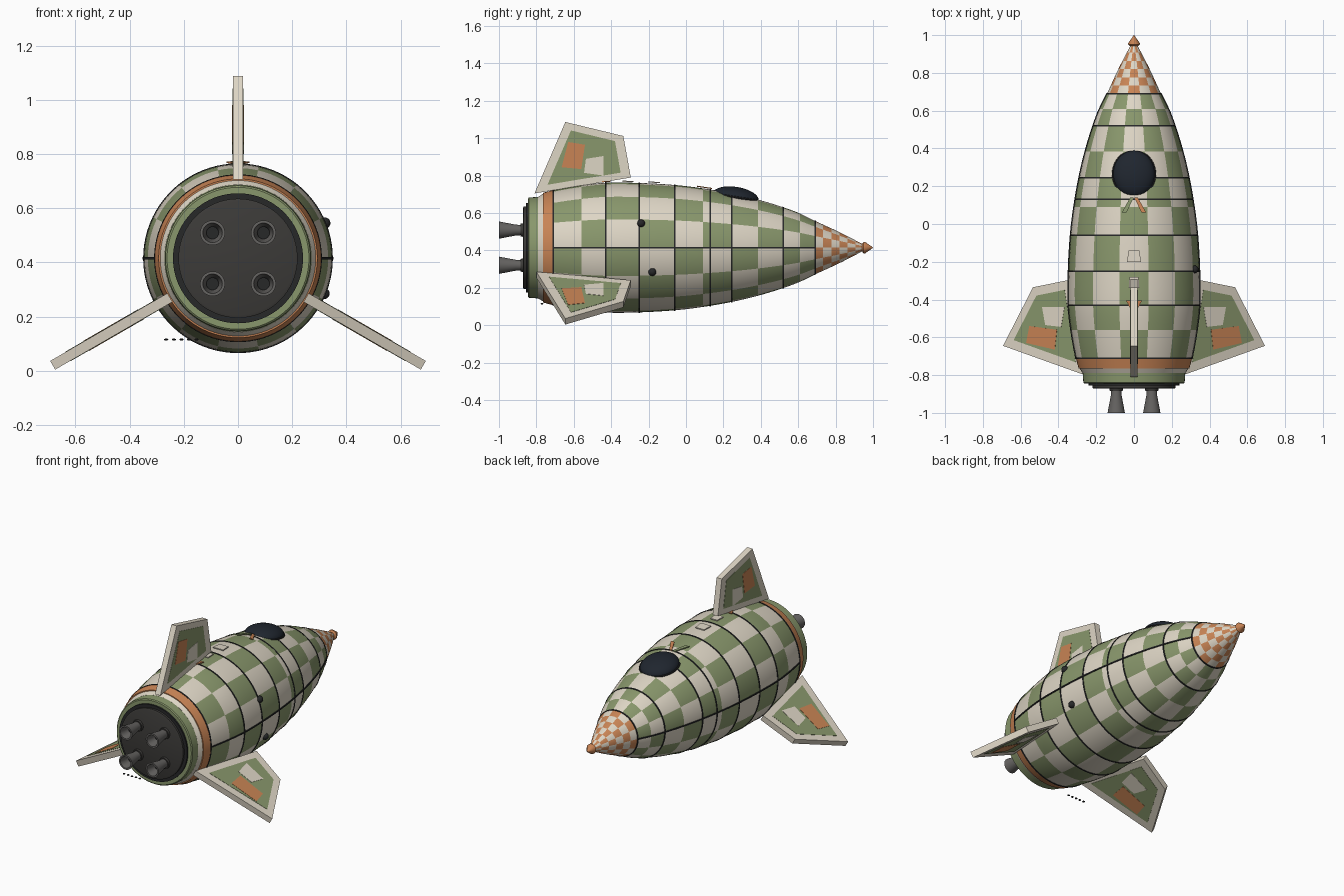
import bpy, bmesh, math
from mathutils import Vector, Matrix

if "Cube" in bpy.data.objects:
    bpy.data.objects.remove(bpy.data.objects["Cube"])

CZ = 0.415      # height of the hull axis
SEG = 84        # 14 checks of 6 segments


def mat(name, r, g, b):
    m = bpy.data.materials.new(name)
    m.diffuse_color = (r, g, b, 1)
    m.use_nodes = True
    m.node_tree.nodes["Principled BSDF"].inputs["Base Color"].default_value = m.diffuse_color
    return m


CREAM = mat("cream", .73, .67, .56)
GREEN = mat("green", .25, .31, .15)
ORANGE = mat("orange", .58, .23, .09)
BLACK = mat("black", .02, .021, .022)
GLASS = mat("glass", .014, .019, .028)
METAL = mat("metal", .13, .125, .12)
DARK = mat("dark_grey", .045, .043, .04)


def finish(bm, name, mats, smooth=True):
    bmesh.ops.recalc_face_normals(bm, faces=bm.faces)
    me = bpy.data.meshes.new(name)
    bm.to_mesh(me)
    bm.free()
    ob = bpy.data.objects.new(name, me)
    bpy.context.collection.objects.link(ob)
    for m in mats:
        me.materials.append(m)
    if smooth:
        bpy.ops.object.select_all(action='DESELECT')
        ob.select_set(True)
        bpy.context.view_layer.objects.active = ob
        bpy.ops.object.shade_smooth_by_angle(angle=math.radians(35))
    return ob


def lathe(name, rows, mats, pick=lambda i, j: 0, seg=SEG, cx=0, cz=CZ, closed=False):
    """Revolve (y, r) rows around a lengthwise axis."""
    bm = bmesh.new()
    rings = []
    for y, r in rows:
        rings.append([bm.verts.new((cx + r * math.sin(2 * math.pi * j / seg), y,
                                    cz + r * math.cos(2 * math.pi * j / seg))) for j in range(seg)])
    n = len(rings)
    for i in range(n if closed else n - 1):
        a, b = rings[i], rings[(i + 1) % n]
        for j in range(seg):
            k = (j + 1) % seg
            bm.faces.new((a[j], a[k], b[k], b[j])).material_index = pick(i, j)
    if not closed:
        bm.faces.new(rings[0])
        bm.faces.new(rings[-1])
    return finish(bm, name, mats)


# hull profile with smooth interpolation
P = [(-.77, .287), (-.71, .306), (-.56, .333), (-.43, .347), (-.25, .346), (-.06, .335),
     (.09, .317), (.245, .29), (.385, .257), (.52, .216), (.61, .182), (.69, .143),
     (.82, .083), (.95, .016)]


def radius(y):
    i = max(k for k in range(len(P) - 1) if P[k][0] <= y or k == 0)

    def slope(k):
        a, b = P[max(k - 1, 0)], P[min(k + 1, len(P) - 1)]
        return (b[1] - a[1]) / (b[0] - a[0])
    (y0, r0), (y1, r1) = P[i], P[i + 1]
    h = y1 - y0
    t = (y - y0) / h
    return ((2 * t**3 - 3 * t**2 + 1) * r0 + (t**3 - 2 * t**2 + t) * h * slope(i)
            + (3 * t**2 - 2 * t**3) * r1 + (t**3 - t**2) * h * slope(i + 1))


def checker(name, edges, sub, mats, phase):
    rows = [(a + (b - a) * s / sub) for a, b in zip(edges, edges[1:]) for s in range(sub)] + [edges[-1]]
    lathe(name, [(y, radius(y)) for y in rows], mats,
          lambda i, j: (i // sub + ((j + 3) // 6) % 14 + phase) % 2)


checker("hull", [p[0] for p in P[1:12]], 4, [CREAM, GREEN], 1)
checker("nose_cone", [.69 + .26 * i / 6 for i in range(7)], 2, [CREAM, ORANGE], 1)
lathe("nose_tip", [(.935, .012), (.95, .031), (.957, .031), (1, .001)], [ORANGE], seg=24)

# tail bands and engine plate
lathe("orange_band", [(-.765, .293), (-.71, .308)], [ORANGE])
lathe("tail_step", [(-.79, .272), (-.765, .287)], [CREAM])
lathe("tail_ring", [(-.845, .262), (-.84, .268), (-.785, .272), (-.78, .268)], [GREEN])
lathe("tail_gasket", [(-.855, .24), (-.845, .24)], [BLACK])
lathe("engine_plate", [(-.872, .21), (-.868, .22), (-.85, .22)], [DARK])

# dark panel seams around the hull
for y in (-.71, -.43, -.25, -.06, .13, .245, .52, .69):
    r = radius(y)
    w = .004
    lathe("ring_seam", [(y - w, r - .01), (y - w, r + .003), (y + w, radius(y + w) + .003), (y + w, r - .01)],
          [BLACK], closed=True)

# lengthwise side seams
for s in (-1, 1):
    bm = bmesh.new()
    ys = [-.71 + 1.4 * i / 28 for i in range(29)]
    rings = [[bm.verts.new((s * (radius(y) + d), y, CZ + h))
              for d, h in ((-.01, -.004), (.005, -.004), (.005, .004), (-.01, .004))] for y in ys]
    for a, b in zip(rings, rings[1:]):
        for k in range(4):
            bm.faces.new((a[k], a[(k + 1) % 4], b[(k + 1) % 4], b[k]))
    bm.faces.new(rings[0])
    bm.faces.new(rings[-1])
    finish(bm, "side_seam", [BLACK], False)

# four hollow engine nozzles
for sx in (-1, 1):
    for sz in (-1, 1):
        x, z = sx * .094, CZ + sz * .094
        lathe("nozzle", [(-.86, .026), (-.91, .029), (-1, .046), (-1, .036), (-.92, .021), (-.9, .02)],
              [METAL], seg=32, cx=x, cz=z)
        lathe("nozzle_throat", [(-.94, .023), (-.9, .021)], [BLACK], seg=24, cx=x, cz=z)
        lathe("nozzle_collar", [(-.885, .034), (-.86, .038)], [DARK], seg=32, cx=x, cz=z)


def slab(name, pts, thick, m, place):
    """Extrude a flat outline; place(u, v, w) maps it to space."""
    bm = bmesh.new()
    lo, hi = [[bm.verts.new(place(u, v, w)) for u, v in pts] for w in (-thick / 2, thick / 2)]
    bm.faces.new(lo)
    bm.faces.new(hi)
    for k in range(len(pts)):
        q = (k + 1) % len(pts)
        bm.faces.new((lo[k], lo[q], hi[q], hi[k]))
    return finish(bm, name, [m], False)


# three fins with inset panel and patches (outline is y, distance from axis)
TOP = [(-.81, .29), (-.645, .672), (-.335, .597), (-.295, .375)]
LOW = [(-.80, .29), (-.645, .79), (-.335, .607), (-.295, .38)]
for label, deg, outline, k in (("top", 90, TOP, 1), ("right", -30, LOW, 1.3), ("left", 210, LOW, 1.3)):
    a = math.radians(deg)
    c, s = math.cos(a), math.sin(a)

    def place(y, r, w):
        return (r * c - w * s, y, CZ + r * s + w * c)
    slab(label + "_fin", outline, .037, CREAM, place)
    my = sum(p[0] for p in outline) / 4
    mr = sum(p[1] for p in outline) / 4
    slab(label + "_fin_panel", [(my + (y - my) * .76, mr + (r - mr) * .76) for y, r in outline],
         .040, GREEN, place)
    for part, m, pts in (("orange", ORANGE, [(-.665, .43), (-.63, .565), (-.54, .55), (-.56, .42)]),
                         ("cream", CREAM, [(-.545, .40), (-.535, .475), (-.44, .49), (-.44, .385)])):
        slab(label + "_fin_patch_" + part, [(y, .29 + (r - .29) * k) for y, r in pts],
             .043, m, place)


def ball(name, loc, scale, m, tilt=0, seg=20):
    bm = bmesh.new()
    bmesh.ops.create_uvsphere(bm, u_segments=seg, v_segments=seg // 2, radius=1)
    bm.transform(Matrix.Translation(loc) @ Matrix.Rotation(tilt, 4, 'X') @ Matrix.Diagonal((*scale, 1)))
    return finish(bm, name, [m])


# cockpit dome and its rim
ball("cockpit_dome", (0, .265, .685), (.11, .125, .055), GLASS, math.radians(-9), 40)
bpy.ops.mesh.primitive_torus_add(major_radius=.112, minor_radius=.005, major_segments=48, minor_segments=8,
                                 location=(0, .265, .685), rotation=(math.radians(-9), 0, 0))
rim = bpy.context.object
rim.name = "cockpit_rim"
rim.scale = (1, 1.1, 1)
rim.data.materials.append(BLACK)
bpy.ops.object.shade_smooth_by_angle()

# side rivets and the loose row of dots under the tail
for y, z in ((-.24, .545), (-.18, .285)):
    r = radius(y)
    ball("side_rivet", (math.sqrt(r * r - (z - CZ)**2), y, z), (.021,) * 3, BLACK)
for i in range(5):
    ball("tail_dot", (-.265 + .028 * i, -.77, .115), (.008, .008, .004), BLACK, seg=12)

# small plates and strips along the top
PLATES = [("hatch_rear", CREAM, -.31, [(-.028, -.03), (.028, -.03), (.024, .03), (-.024, .03)]),
          ("hatch_front", CREAM, -.17, [(-.036, -.032), (.036, -.032), (.03, .03), (-.03, .03)]),
          ("arrow_mark", ORANGE, -.44, [(0, -.045), (.042, .035), (-.042, .035)]),
          ("strip_left", GREEN, .1, [(-.065, -.04), (-.04, -.04), (-.002, .04), (-.02, .04)]),
          ("strip_right", ORANGE, .1, [(.065, -.04), (.04, -.04), (.002, .04), (.02, .04)])]
for name, m, y0, pts in PLATES:
    slab(name, pts, .006, m, lambda u, v, w, y0=y0: (u, y0 + v, CZ + radius(y0 + v) + .007 + w))
